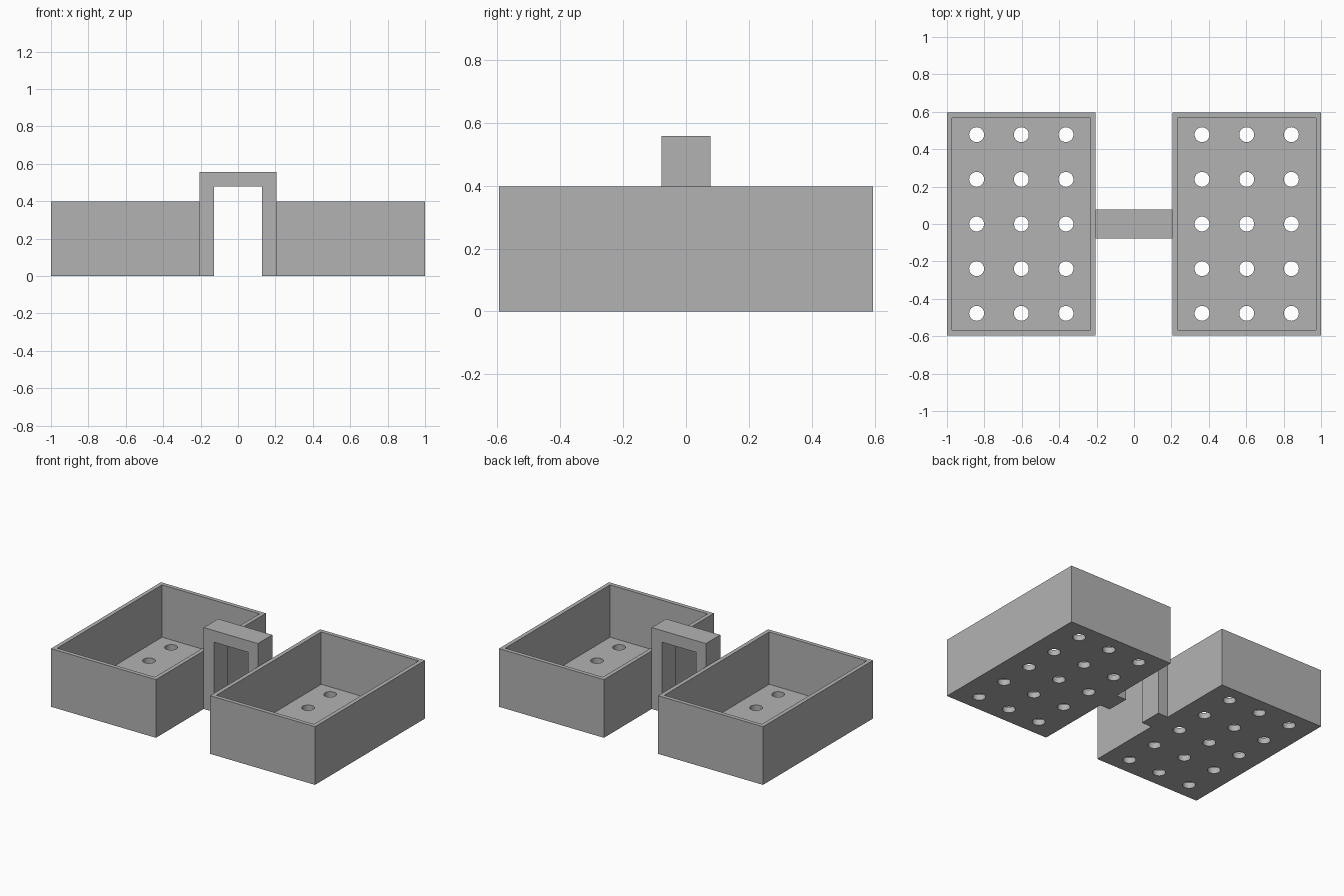
import bpy
import bmesh
from mathutils import Matrix, Vector

if "Cube" in bpy.data.objects:
    bpy.data.objects.remove(bpy.data.objects["Cube"], do_unlink=True)

UNIT = 0.0199          # one design step
INNER, OUTER = 0.205, 1.0
HALF_DEPTH = 0.595
HEIGHT = 20 * UNIT
WALL = 2 * UNIT
PITCH = 12 * UNIT
CENTRE = (INNER + OUTER) / 2

grey = bpy.data.materials.new("plain grey")
grey.use_nodes = True
grey.diffuse_color = (0.45, 0.45, 0.45, 1)
grey.node_tree.nodes["Principled BSDF"].inputs["Base Color"].default_value = grey.diffuse_color


def make_object(name, bm):
    bmesh.ops.recalc_face_normals(bm, faces=bm.faces)
    mesh = bpy.data.meshes.new(name)
    bm.to_mesh(mesh)
    bm.free()
    mesh.materials.append(grey)
    obj = bpy.data.objects.new(name, mesh)
    bpy.context.collection.objects.link(obj)
    return obj


def box(bm, low, high):
    low, high = Vector(low), Vector(high)
    matrix = Matrix.Translation((low + high) / 2) @ Matrix.Diagonal((*(high - low), 1))
    bmesh.ops.create_cube(bm, size=1, matrix=matrix)


def make_tray(name, side):
    # Open box: inset the top rim and push the inside down to the floor
    bm = bmesh.new()
    half_width = (OUTER - INNER) / 2
    x = side * CENTRE
    box(bm, (x - half_width, -HALF_DEPTH, 0), (x + half_width, HALF_DEPTH, HEIGHT))
    top = max(bm.faces, key=lambda f: f.calc_center_median().z)
    bmesh.ops.inset_region(bm, faces=[top], thickness=WALL)
    inside = bmesh.ops.extrude_discrete_faces(bm, faces=[top])["faces"][0]
    bmesh.ops.translate(bm, verts=inside.verts, vec=(0, 0, WALL - HEIGHT))
    tray = make_object(name, bm)

    # Grid of round drainage holes through the floor
    bm = bmesh.new()
    for column in range(-1, 2):
        for row in range(-2, 3):
            spot = Matrix.Translation((x + column * PITCH, row * PITCH, WALL / 2))
            bmesh.ops.create_cone(bm, cap_ends=True, segments=32, radius1=WALL,
                                  radius2=WALL, depth=WALL * 2, matrix=spot)
    cutter = make_object(name + "_hole_cutter", bm)
    cutter.hide_render = True
    cut = tray.modifiers.new("drain holes", "BOOLEAN")
    cut.operation = "DIFFERENCE"
    cut.solver = "EXACT"
    cut.object = cutter
    bpy.context.view_layer.objects.active = tray
    bpy.ops.object.modifier_apply(modifier=cut.name)
    bpy.data.objects.remove(cutter, do_unlink=True)

    # Smooth hole walls, sharp box edges
    bpy.ops.object.select_all(action="DESELECT")
    tray.select_set(True)
    bpy.ops.object.shade_smooth_by_angle()


make_tray("left_tray", 1)
make_tray("right_tray", -1)

# Arched bridge between the trays: an upside-down U profile given depth
leg_inside, arch_under, arch_top = 0.129, 24 * UNIT, 28 * UNIT
half_bridge = 0.078
outline = [(-INNER, 0), (-INNER, arch_top), (INNER, arch_top), (INNER, 0),
           (leg_inside, 0), (leg_inside, arch_under),
           (-leg_inside, arch_under), (-leg_inside, 0)]
bm = bmesh.new()
face = bm.faces.new([bm.verts.new((x, -half_bridge, z)) for x, z in outline])
extruded = bmesh.ops.extrude_face_region(bm, geom=[face])["geom"]
bmesh.ops.translate(bm, vec=(0, 2 * half_bridge, 0),
                    verts=[v for v in extruded if isinstance(v, bmesh.types.BMVert)])
make_object("bridge", bm)
